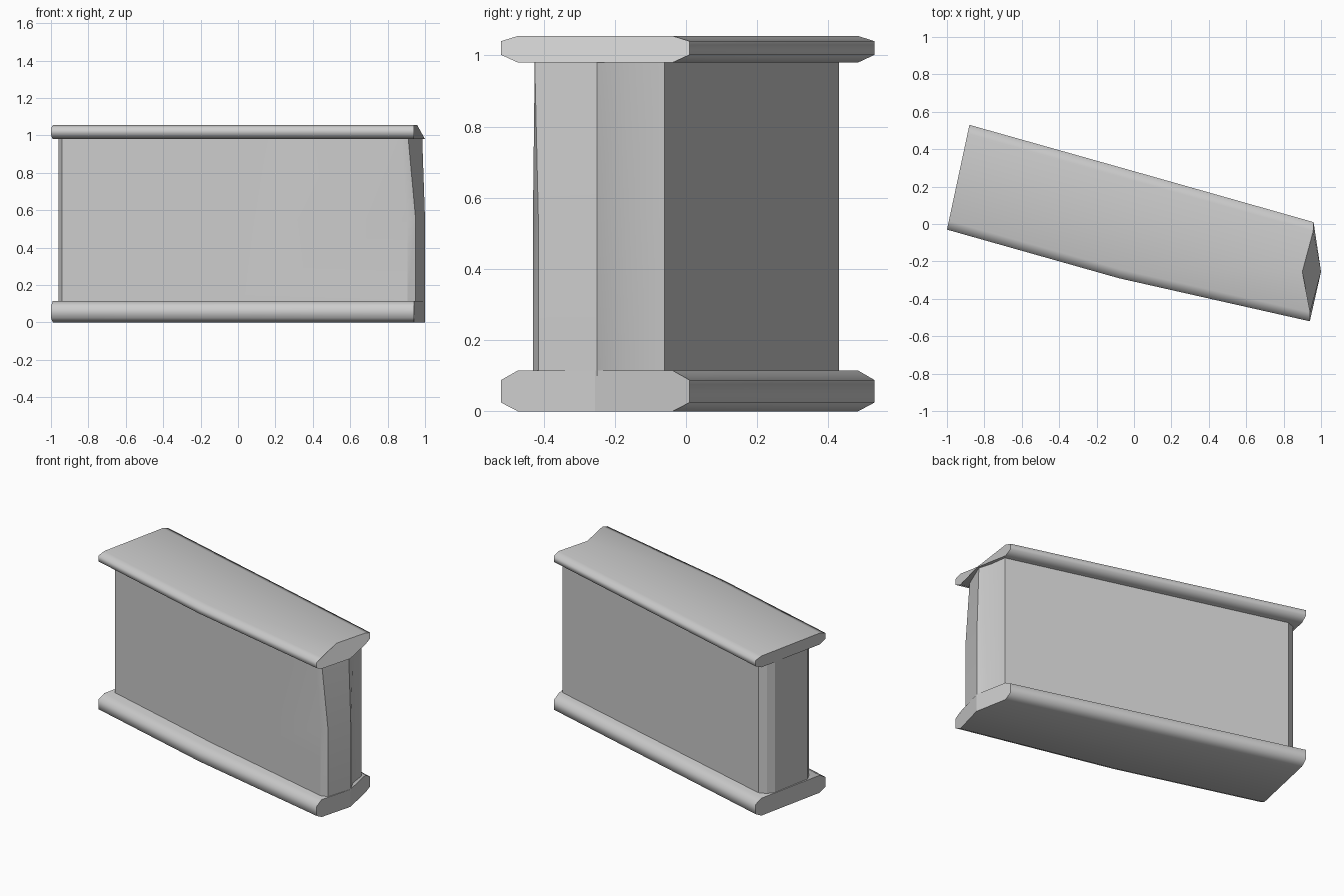
import bpy, bmesh
from mathutils import Vector

cube = bpy.data.objects.get("Cube")
if cube:
    bpy.data.objects.remove(cube, do_unlink=True)

# Single plain grey
GREY = (0.6, 0.6, 0.6, 1.0)
stone = bpy.data.materials.new("plain_grey")
stone.use_nodes = True
stone.diffuse_color = GREY
bsdf = next(n for n in stone.node_tree.nodes if n.type == "BSDF_PRINCIPLED")
bsdf.inputs["Base Color"].default_value = GREY


def loft(name, rings, split=None, hard_angle=None):
    """Skin closed rings; caps get hard edges, and may be split in two at a vertex."""
    bm = bmesh.new()
    rows = [[bm.verts.new(p) for p in ring] for ring in rings]
    n = len(rows[0])
    for a, b in zip(rows, rows[1:]):
        for i in range(n):
            j = (i + 1) % n
            bm.faces.new((a[i], a[j], b[j], b[i]))
    caps = []
    for row in (rows[0], rows[-1]):
        if split:
            caps.append(bm.faces.new(row[:split + 1]))
            caps.append(bm.faces.new(row[split:] + row[:1]))
        else:
            caps.append(bm.faces.new(row))
    bmesh.ops.recalc_face_normals(bm, faces=bm.faces[:])
    for f in bm.faces:
        f.smooth = True
    for f in caps:
        for e in f.edges:
            e.smooth = False
    if hard_angle:
        for e in bm.edges:
            if e.calc_face_angle(0) > hard_angle:
                e.smooth = False
    mesh = bpy.data.meshes.new(name)
    bm.to_mesh(mesh)
    bm.free()
    mesh.materials.append(stone)
    obj = bpy.data.objects.new(name, mesh)
    bpy.context.collection.objects.link(obj)
    return obj


# Front and back rail points at each station along the length
STATIONS = [((-1.0, -0.03), (-0.88, 0.53)),
            ((-0.08, -0.29), (0.06, 0.265)),
            ((0.94, -0.52), (0.96, 0.01))]


def slab(name, z0, z1, chamfer_low, chamfer_high, ridge_low, ridge_high):
    """Long slab with chamfered sides and a pointed right end."""
    rings = []
    for k, (f, b) in enumerate(STATIONS):
        f, b = Vector((*f, 0)), Vector((*b, 0))
        inset = (b - f).normalized() * 0.048
        mid = (f + b) / 2
        end = 1 if k == 2 else 0

        def at(p, z, dx=0):
            return (p.x + dx * end, p.y, z)
        rings.append([
            at(mid, z0, ridge_low),
            at(f + inset, z0), at(f, z0 + chamfer_low),
            at(f, z1 - chamfer_high), at(f + inset, z1),
            at(mid, z1, ridge_high),
            at(b - inset, z1), at(b, z1 - chamfer_high),
            at(b, z0 + chamfer_low), at(b - inset, z0)])
    return loft(name, rings, split=5)


# Base slab with an upright pointed end, cap slab with a raked end
slab("base_slab", 0.0, 0.115, 0.025, 0.027, 0.05, 0.05)
slab("cap_slab", 0.98, 1.055, 0.022, 0.015, 0.05, -0.05)

# Wall between the slabs, its right end leaning in above mid height
plan = [(-0.96, 0.1), (-0.94, 0.06), (-0.06, -0.19), (0.905, -0.43),
        (0.95, -0.415), (1.0, -0.25), (0.96, -0.17), (0.945, -0.06),
        (-0.83, 0.43), (-0.88, 0.41), (-0.91, 0.37)]
top = list(plan)
top[3:6] = [(0.87, -0.425), (0.91, -0.425), (0.985, -0.25)]
loft("wall", [[(x, y, z) for x, y in ring]
              for z, ring in ((0.1, plan), (0.55, plan), (0.985, top))],
     hard_angle=0.45)
